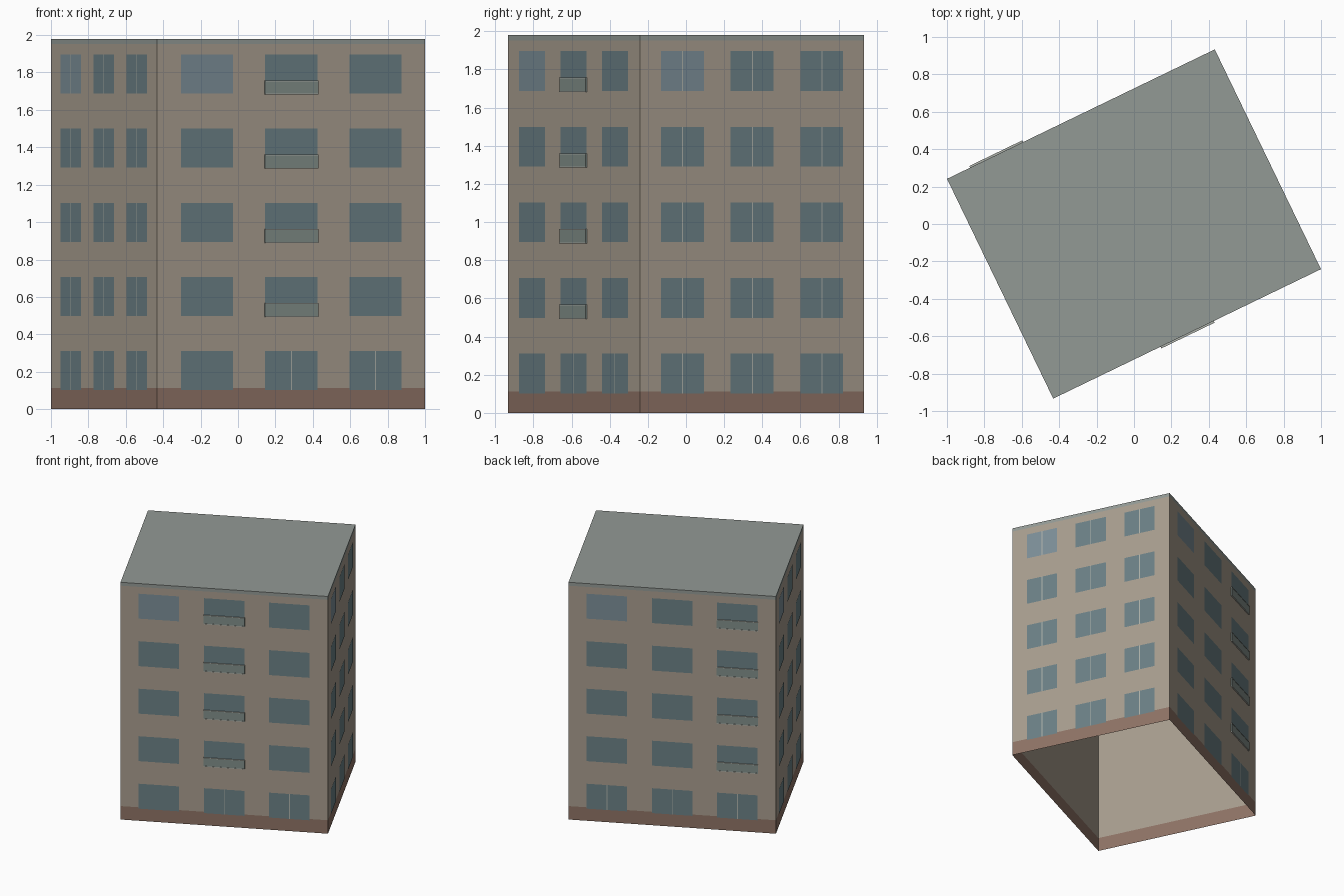
import bpy, bmesh
from math import radians
from mathutils import Matrix, Vector

if "Cube" in bpy.data.objects:
    bpy.data.objects.remove(bpy.data.objects["Cube"])

L, D, H = 1.59, 1.305, 1.98
TURN = radians(25.8)
PLINTH, CORNICE = 0.112, 1.952
FLOOR, SILL, WIN_H = 0.3965, 0.102, 0.208


def mat(name, r, g, b):
    m = bpy.data.materials.new(name)
    m.diffuse_color = (r, g, b, 1)
    m.use_nodes = True
    m.node_tree.nodes["Principled BSDF"].inputs["Base Color"].default_value = m.diffuse_color
    return m


WALL = mat("wall", 0.39, 0.335, 0.27)
BRICK = mat("plinth", 0.27, 0.17, 0.13)
GREY = mat("roof_grey", 0.29, 0.32, 0.30)
GLASS = mat("glass", 0.145, 0.215, 0.235)
SKY = mat("light_glass", 0.20, 0.27, 0.31)
FRAME = mat("frame", 0.42, 0.44, 0.40)
PANEL = mat("balcony_panel", 0.22, 0.27, 0.25)


class Part:
    """Collects quads and boxes, then becomes one object."""

    def __init__(self, name, material):
        self.name, self.material, self.bm = name, material, bmesh.new()

    def quad(self, pts):
        self.bm.faces.new([self.bm.verts.new(p) for p in pts])

    # flat panel on a facade: u across, z up, d outward
    def panel(self, frame, u0, u1, z0, z1, d):
        self.quad([frame @ Vector(p) for p in
                   ((u0, -d, z0), (u1, -d, z0), (u1, -d, z1), (u0, -d, z1))])

    def box(self, frame, u0, u1, z0, z1, d0, d1):
        m = (frame @ Matrix.Translation(((u0 + u1) / 2, -(d0 + d1) / 2, (z0 + z1) / 2))
             @ Matrix.Diagonal((u1 - u0, d1 - d0, z1 - z0, 1)))
        bmesh.ops.create_cube(self.bm, size=1, matrix=m)

    def finish(self):
        bmesh.ops.remove_doubles(self.bm, verts=self.bm.verts, dist=1e-5)
        me = bpy.data.meshes.new(self.name)
        self.bm.to_mesh(me)
        self.bm.free()
        me.materials.append(self.material)
        bpy.context.collection.objects.link(bpy.data.objects.new(self.name, me))


def facade(quarter, dist):
    return (Matrix.Rotation(TURN + radians(90 * quarter), 4, 'Z')
            @ Matrix.Translation((0, -dist, 0)))


# facade frame, width, column spacing, window width, balcony column, ground mullions
FACADES = [
    (facade(0, D / 2), L, 0.50, 0.31, 1, (1, 2)),
    (facade(1, L / 2), D, 0.405, 0.25, None, (0, 1, 2)),
    (facade(2, D / 2), L, 0.50, 0.31, 2, (0, 1, 2)),
    (facade(3, L / 2), D, 0.405, 0.25, None, (0, 1, 2)),
]

plinth, walls = Part("plinth", BRICK), Part("walls", WALL)
cornice, roof = Part("cornice", GREY), Part("roof", GREY)
windows, top_windows = Part("windows", GLASS), Part("light_windows", SKY)
mullions = Part("window_mullions", FRAME)
panels, rails = Part("balcony_panels", PANEL), Part("balcony_rails", FRAME)

for frame, width, step, win_w, balcony, ground in FACADES:
    # wall bands, open underneath
    for part, z0, z1 in ((plinth, 0, PLINTH), (walls, PLINTH, CORNICE), (cornice, CORNICE, H)):
        part.panel(frame, -width / 2, width / 2, z0, z1, 0)
    for row in range(5):
        z0 = SILL + FLOOR * row
        for col in range(3):
            u, w = (col - 1) * step, win_w / 2
            pane = top_windows if row == 4 and col == 0 else windows
            pane.panel(frame, u - w, u + w, z0, z0 + WIN_H, 0.002)
            # narrow facades have split windows everywhere, wide ones at ground level
            if balcony is None or (row == 0 and col in ground):
                mullions.panel(frame, u - 0.003, u + 0.003, z0, z0 + WIN_H, 0.003)
            # shallow balcony front with top and bottom rail
            if col == balcony and row > 0:
                b = w + 0.003
                panels.box(frame, u - b, u + b, z0 - 0.004, z0 + 0.066, 0, 0.008)
                for rz in (z0 - 0.006, z0 + 0.064):
                    rails.box(frame, u - b, u + b, rz, rz + 0.005, 0, 0.010)

# flat roof
turn = Matrix.Rotation(TURN, 4, 'Z')
roof.quad([turn @ Vector((sx * L / 2, sy * D / 2, H))
           for sx, sy in ((-1, -1), (1, -1), (1, 1), (-1, 1))])

for part in (plinth, walls, cornice, roof, windows, top_windows, mullions, panels, rails):
    part.finish()
